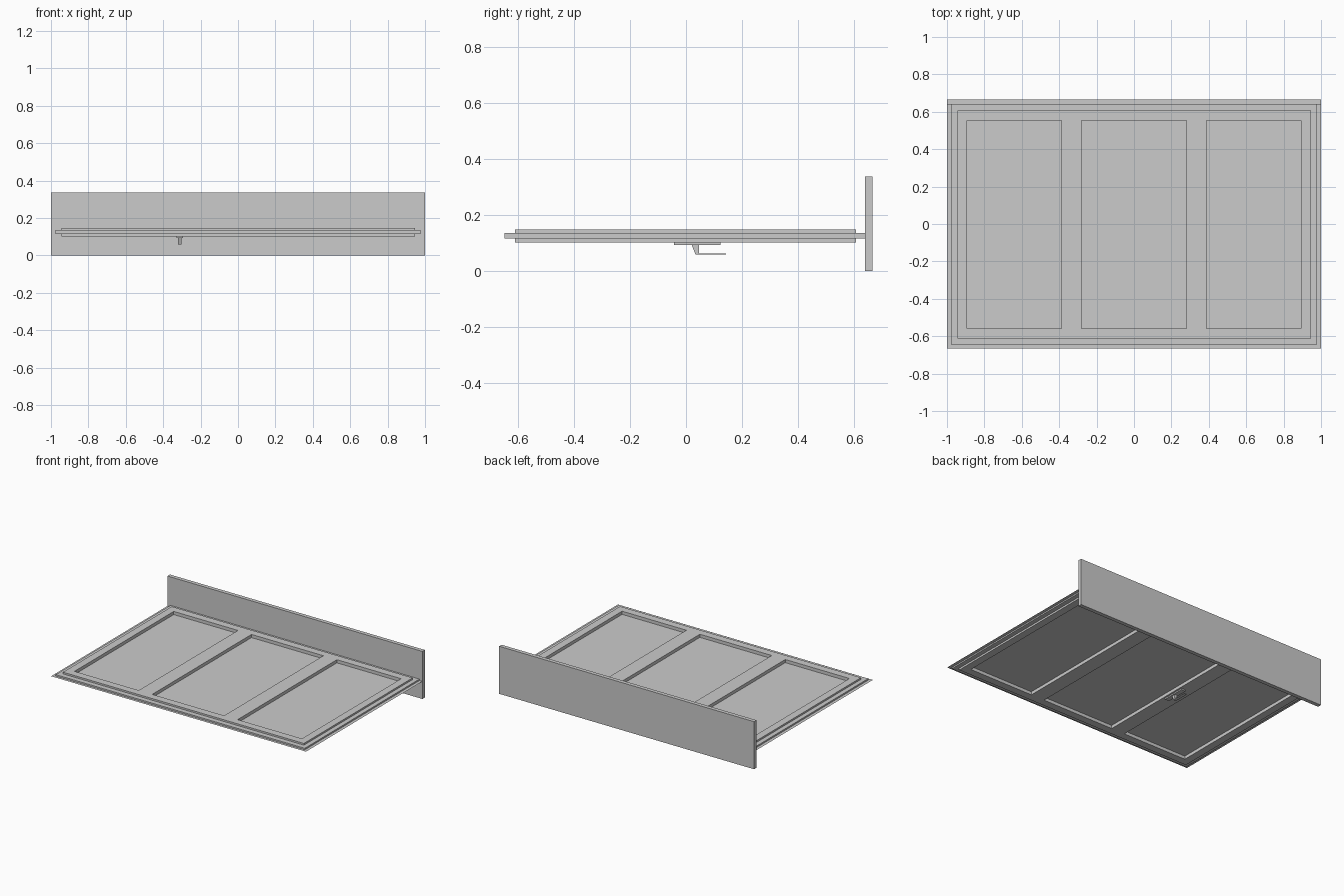
import bpy, bmesh

if "Cube" in bpy.data.objects:
    bpy.data.objects.remove(bpy.data.objects["Cube"])

MID = 0.1245  # mid height of the window lying flat


def finish(name, bm):
    bmesh.ops.recalc_face_normals(bm, faces=bm.faces)
    me = bpy.data.meshes.new(name)
    bm.to_mesh(me)
    bm.free()
    ob = bpy.data.objects.new(name, me)
    bpy.context.collection.objects.link(ob)
    return ob


def box(name, x, y, z):
    bm = bmesh.new()
    bmesh.ops.create_cube(bm, size=1)
    for v in bm.verts:
        v.co = [(a + b) / 2 + c * (b - a) for (a, b), c in zip((x, y, z), v.co)]
    return finish(name, bm)


def ring(name, outer, inner, z):
    """Rectangular frame; outer and inner are (x0, x1, y0, y1)."""
    bm = bmesh.new()
    loops = []
    for (x0, x1, y0, y1), h in ((outer, z[0]), (outer, z[1]), (inner, z[1]), (inner, z[0])):
        loops.append([bm.verts.new((px, py, h)) for px, py in
                      ((x0, y0), (x1, y0), (x1, y1), (x0, y1))])
    for k in range(4):
        a, b = loops[k], loops[(k + 1) % 4]
        for i in range(4):
            j = (i + 1) % 4
            bm.faces.new((a[i], a[j], b[j], b[i]))
    return finish(name, bm)


def extrude_x(name, profile, x0, x1):
    """Prism from a (y, z) outline."""
    bm = bmesh.new()
    f = bm.faces.new([bm.verts.new((x0, y, z)) for y, z in profile])
    new = bmesh.ops.extrude_face_region(bm, geom=[f])["geom"]
    bmesh.ops.translate(bm, vec=(x1 - x0, 0, 0),
                        verts=[v for v in new if isinstance(v, bmesh.types.BMVert)])
    return finish(name, bm)


# Sill board standing across the back
box("sill_board", (-1, 1), (0.638, 0.666), (0, 0.337))

# Outer frame around the sashes
sy0, sy1 = -0.611, 0.607
ring("outer_frame", (-0.977, 0.977, -0.647, 0.638),
     (-0.945, 0.945, sy0, sy1), (0.115, 0.135))

# Three sashes side by side
edges = (-0.945, -0.335, 0.335, 0.945)
border = 0.053
for label, x0, x1 in zip(("left", "middle", "right"), edges, edges[1:]):
    ring(label + "_sash", (x0, x1, sy0, sy1),
         (x0 + border, x1 - border, sy0 + border, sy1 - border), (0.102, 0.147))

# Thin sheet that forms the panes and the narrow rim outside the frame
bm = bmesh.new()
bmesh.ops.create_grid(bm, x_segments=1, y_segments=1, size=1)
for v in bm.verts:
    v.co = (v.co.x, v.co.y * 0.666, MID)
finish("glass_sheet", bm)

# Handle under the left mullion
box("handle_plate", (-0.328, -0.294), (-0.043, 0.123), (0.093, 0.102))
extrude_x("handle_lever",
          ((0.020, 0.093), (0.046, 0.093), (0.046, 0.063), (0.142, 0.062),
           (0.142, 0.058), (0.034, 0.058)), -0.321, -0.301)
